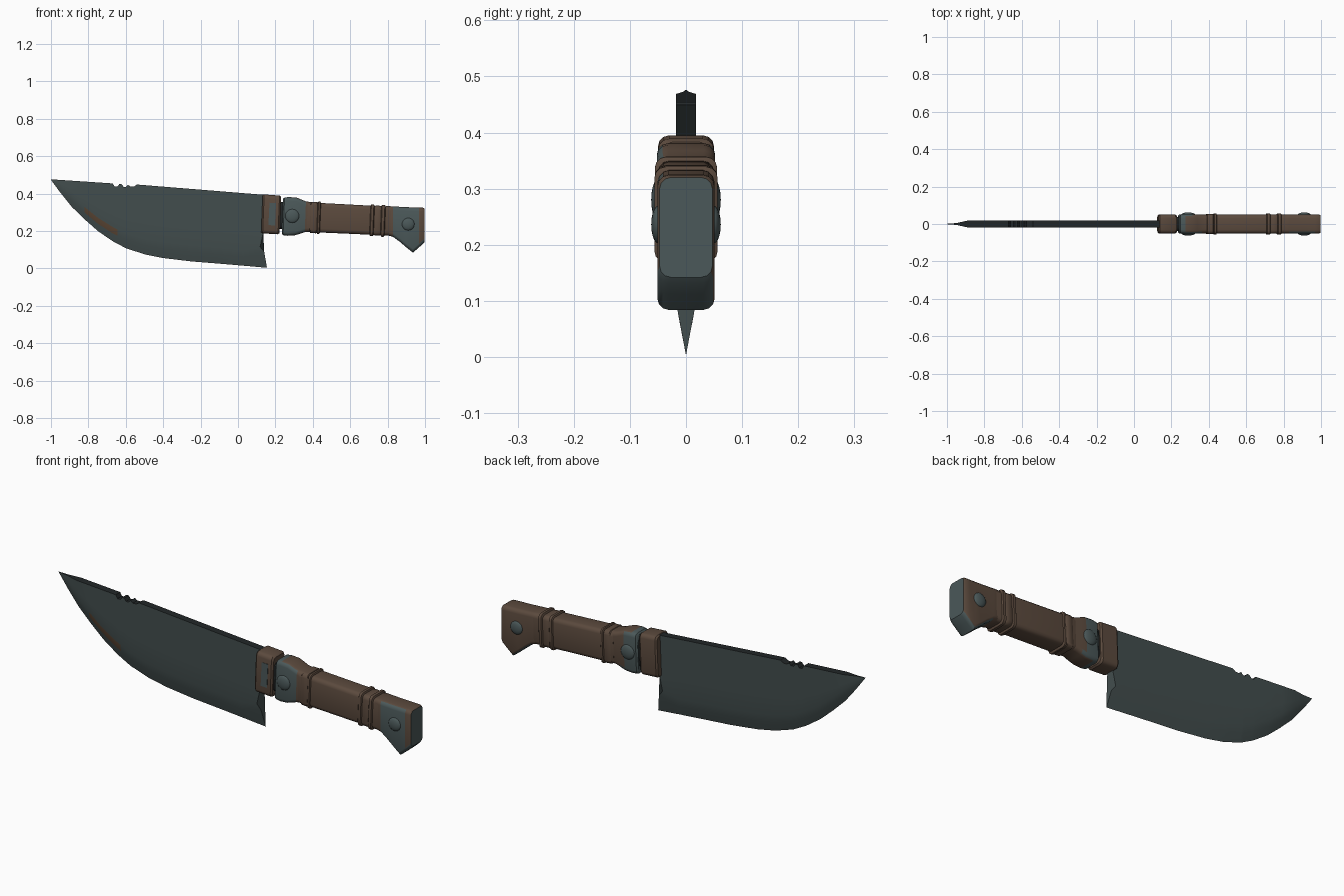
import bpy, bmesh
from math import sin, cos, pi
from mathutils import Matrix

cube = bpy.data.objects.get("Cube")
if cube:
    bpy.data.objects.remove(cube)


def material(name, rgb):
    m = bpy.data.materials.new(name)
    m.use_nodes = True
    m.diffuse_color = (*rgb, 1)
    m.node_tree.nodes["Principled BSDF"].inputs["Base Color"].default_value = (*rgb, 1)
    return m


blade_steel = material("blade steel", (0.055, 0.075, 0.075))
dark_steel = material("dark spine steel", (0.016, 0.02, 0.021))
rust = material("rust", (0.1, 0.058, 0.033))
fitting_steel = material("fitting steel", (0.07, 0.098, 0.1))
brown = material("worn brown", (0.105, 0.068, 0.047))


def interp(points, x):
    for (xa, a), (xb, b) in zip(points, points[1:]):
        if x <= xb:
            return a + (b - a) * max(0, x - xa) / (xb - xa)
    return points[-1][1]


def finish(name, bm, mats, rule=None, angle=35):
    bmesh.ops.recalc_face_normals(bm, faces=bm.faces)
    if rule:
        for f in bm.faces:
            f.material_index = rule(f.calc_center_median(), f.normal)
    mesh = bpy.data.meshes.new(name)
    bm.to_mesh(mesh)
    bm.free()
    for m in mats:
        mesh.materials.append(m)
    ob = bpy.data.objects.new(name, mesh)
    bpy.context.collection.objects.link(ob)
    bpy.ops.object.select_all(action="DESELECT")
    ob.select_set(True)
    bpy.context.view_layer.objects.active = ob
    bpy.ops.object.shade_smooth_by_angle(angle=angle * pi / 180)
    return ob


def skin(rings):
    # Bridge successive rings of points and cap both ends
    bm = bmesh.new()
    loops = [[bm.verts.new(p) for p in ring] for ring in rings]
    n = len(loops[0])
    for a, b in zip(loops, loops[1:]):
        for i in range(n):
            j = (i + 1) % n
            bm.faces.new((a[i], a[j], b[j], b[i]))
    bm.faces.new(loops[0])
    bm.faces.new(loops[-1])
    return bm


def section(x, low, high, half, r=0.02, lean=0.04):
    # Rounded rectangle across the handle
    mid, hz = (low + high) / 2, (high - low) / 2
    ring = []
    for k in range(4):
        sy, sz = ((1, 1), (-1, 1), (-1, -1), (1, -1))[k]
        for j in range(4):
            a = k * pi / 2 + j * pi / 6
            z = sz * (hz - r) + r * sin(a)
            ring.append((x + lean * z, sy * (half - r) + r * cos(a), mid + z))
    return ring


def loft(name, stations, mats, rule=None, lean=0.04):
    return finish(name, skin([section(*s, lean=lean) for s in stations]), mats, rule)


# Blade: notched spine, curved ground edge, stepped heel
spine = [(-1, .476), (-.67, .454), (-.66, .437), (-.645, .437), (-.635, .45),
         (-.622, .45), (-.612, .436), (-.598, .436), (-.588, .447), (-.575, .437),
         (-.555, .438), (-.54, .448), (.14, .393)]
edge = [(-1, .473), (-.95, .405), (-.89, .33), (-.82, .262), (-.75, .2), (-.67, .145),
        (-.6, .108), (-.5, .075), (-.4, .055), (-.25, .037), (-.1, .025), (.03, .014), (.155, .003)]
grind = [(-1, .001), (-.95, .035), (-.89, .06), (-.7, .075), (-.4, .085), (.15, .085)]
thickness = [(-1, .001), (-.95, .005), (-.89, .018), (.2, .018)]


def blade_ring(rows):
    front = [(x, -t, z) for x, z, t in rows]
    return front + [(x, -y, z) for x, y, z in front[-2::-1]]


rings = []
for x in sorted({p[0] for p in spine + edge if p[0] < .1}):
    top, low, g, t = (interp(c, x) for c in (spine, edge, grind, thickness))
    rings.append(blade_ring([(x, top, t), (x, low + g + (top - low - g) * .35, t),
                             (x, low + g, t * .95), (x, low + g * .55, t * .62), (x, low, 0)]))
rings.append(blade_ring([(.14, .393, .018), (.135, .19, .018), (.118, .115, .018),
                         (.14, .088, .016), (.155, .003, 0)]))


def blade_rule(c, n):
    if n.z > .5 or (n.z > 0 and c.z > .43 and abs(n.y) < .5):
        return 1
    above = c.z - interp(edge, c.x)
    return 2 if n.y < 0 and -.83 < c.x < -.64 and .03 < above < .08 else 0


finish("blade", skin(rings), [blade_steel, dark_steel, rust], blade_rule)

# Guard block with a worn bare patch
loft("guard", [(.128, .193, .39, .044), (.136, .187, .395, .05),
               (.218, .182, .389, .05), (.226, .188, .383, .044)], [brown])
bm = bmesh.new()
bmesh.ops.create_cube(bm, size=1, matrix=Matrix.Translation((.183, -.05, .29))
                      @ Matrix.Rotation(.05, 4, "Y") @ Matrix.Diagonal((.035, .004, .12, 1)))
finish("guard_worn_patch", bm, [fitting_steel])

# Recessed tang between guard and collar
loft("tang", [(.2, .21, .355, .038), (.3, .21, .355, .038)], [dark_steel])


# Collar: bare around the rivet, browned elsewhere
def collar_rule(c, n):
    if n.y < -.5:
        return 1 if c.x < .355 else 0
    if n.y > .5:
        return 1 if c.x < .32 else 0
    return 1 if c.x < .275 else 0


loft("collar", [(.238, .185, .372, .043), (.245, .177, .379, .05), (.27, .174, .381, .052),
                (.31, .177, .378, .052), (.335, .185, .368, .052), (.36, .193, .358, .05),
                (.4, .197, .352, .048)], [brown, fitting_steel], collar_rule)

# Wrapped grip and its raised bands
grip_low = [(.37, .196), (.45, .19), (.82, .176)]
grip_high = [(.37, .352), (.45, .348), (.82, .328)]


def band(name, x0, x1, out):
    def station(x, d):
        return (x, interp(grip_low, x) - d, interp(grip_high, x) + d, .05 + d * .7)
    c = min(.005, (x1 - x0) / 4)
    loft(name, [station(x0, 0), station(x0 + c, out), station(x1 - c, out), station(x1, 0)], [brown])


band("grip", .37, .82, .001)
for i, (x0, x1, out) in enumerate([(.385, .425, .005), (.423, .441, .008), (.705, .728, .008),
                                   (.728, .765, .003), (.763, .787, .009)]):
    band(f"grip_band_{i + 1}", x0, x1, out)


# Pommel: hooked below, bare front and end
def pommel_rule(c, n):
    if n.x > .7:
        return 1
    if n.y < -.5:
        return 1 if .825 < c.x < .97 or c.z < .17 else 0
    if n.z < -.3:
        return 1 if c.x > .84 else 0
    return 0


loft("pommel", [(.785, .182, .33, .046), (.795, .178, .333, .05), (.83, .168, .331, .051),
                (.865, .142, .329, .051), (.9, .112, .327, .051), (.935, .084, .326, .051),
                (.968, .112, .325, .051), (.99, .132, .324, .051), (.998, .142, .32, .047)],
     [brown, fitting_steel], pommel_rule, lean=0)

# Domed rivets on both sides
for place, x, z, r in (("collar", .29, .28, .038), ("pommel", .91, .236, .034)):
    for side, y in (("front", -.049), ("back", .049)):
        bm = bmesh.new()
        bmesh.ops.create_uvsphere(bm, u_segments=20, v_segments=10, radius=1)
        bm.transform(Matrix.Translation((x, y, z)) @ Matrix.Diagonal((r, .013, r, 1))
                     @ Matrix.Rotation(pi / 2, 4, "X"))
        finish(f"{place}_rivet_{side}", bm, [fitting_steel])
